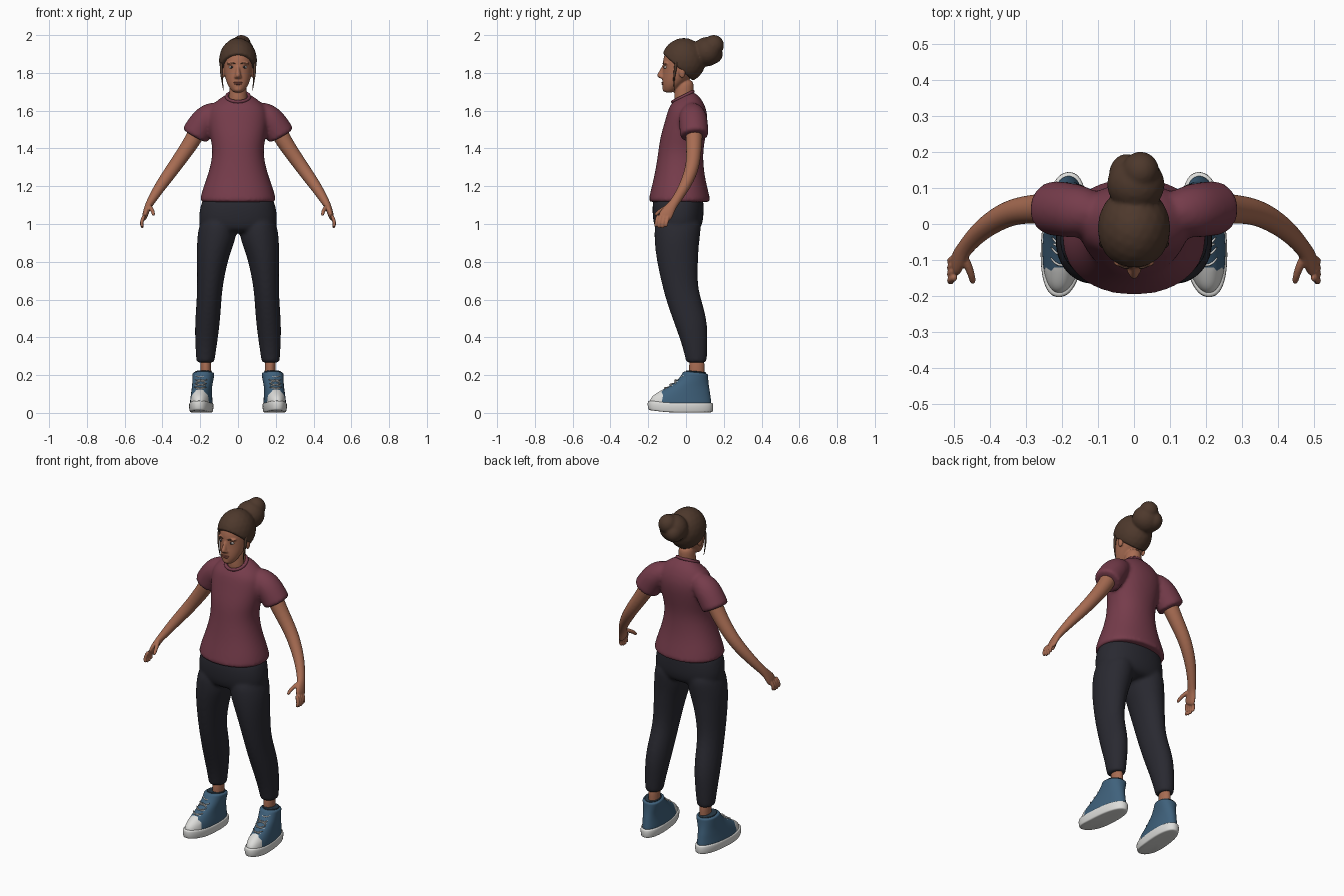
import bpy
import bmesh
from math import cos, sin, pi
from mathutils import Vector, Matrix

old = bpy.data.objects.get("Cube")
if old:
    bpy.data.objects.remove(old, do_unlink=True)


def material(name, r, g, b):
    m = bpy.data.materials.new(name)
    m.use_nodes = True
    m.diffuse_color = (r, g, b, 1)
    bsdf = m.node_tree.nodes["Principled BSDF"]
    bsdf.inputs["Base Color"].default_value = (r, g, b, 1)
    bsdf.inputs["Roughness"].default_value = 0.8
    return m


SKIN = material("skin", .39, .15, .085)
HAIR = material("brown hair", .075, .04, .025)
SHIRT = material("maroon cloth", .18, .045, .07)
TROUSERS = material("charcoal cloth", .022, .022, .03)
CANVAS = material("blue canvas", .05, .12, .2)
RUBBER = material("white rubber", .72, .72, .7)
LINING = material("dark lining", .02, .04, .06)
EYE = material("eye white", .5, .45, .42)
IRIS = material("dark iris", .02, .02, .025)
LIPS = material("lips", .3, .09, .065)
SIDES = (("left", 1), ("right", -1))


def bridge(bm, rings):
    """Skin a list of point rings and cap both ends."""
    loops = [[bm.verts.new(p) for p in ring] for ring in rings]
    for a, b in zip(loops, loops[1:]):
        for i in range(len(a)):
            j = (i + 1) % len(a)
            bm.faces.new((a[i], a[j], b[j], b[i]))
    bm.faces.new(loops[0])
    bm.faces.new(loops[-1])


def tube(bm, rows, s=1, n=12):
    """Rings square to a path; each row is x, y, z, radius, depth radius."""
    pts = [Vector(r[:3]) for r in rows]
    rings = []
    for i, row in enumerate(rows):
        t = (pts[min(i + 1, len(pts) - 1)] - pts[max(i - 1, 0)]).normalized()
        u = Vector((0, 1, 0)).cross(t).normalized()
        v = t.cross(u)
        ring = []
        for k in range(n):
            a = 2 * pi * k / n
            p = pts[i] + u * cos(a) * row[3] + v * sin(a) * row[-1]
            ring.append((p.x * s, p.y, p.z))
        rings.append(ring)
    bridge(bm, rings)


def slabs(bm, rows, s=1, n=20, power=1.0):
    """Level rings; each row is z, x from, x to, y from, y to, optional tilt."""
    rings = []
    for z, xa, xb, ya, yb, *tilt in rows:
        ring = []
        for k in range(n):
            c, d = cos(2 * pi * k / n), sin(2 * pi * k / n)
            c = abs(c) ** power * (1 if c > 0 else -1) * (xb - xa) / 2
            d = abs(d) ** power * (1 if d > 0 else -1) * (yb - ya) / 2
            z2 = z + d * (tilt[0] if tilt else 0)
            ring.append((s * ((xa + xb) / 2 + c * 1.02), (ya + yb) / 2 + d * 1.02, z2))
        rings.append(ring)
    bridge(bm, rings)


def centred(rows):
    return [(z, -w, w, *rest) for z, w, *rest in rows]


def blob(bm, loc, radii):
    m = Matrix.Translation(loc) @ Matrix.Diagonal((*radii, 1))
    bmesh.ops.create_icosphere(bm, subdivisions=3, radius=1, matrix=m)


def finish(name, bm, *mats, voxel=0, levels=2, relax=4):
    """Turn the mesh into an object, optionally fusing its overlapping pieces."""
    bmesh.ops.recalc_face_normals(bm, faces=bm.faces)
    for f in bm.faces:
        f.smooth = True
    me = bpy.data.meshes.new(name)
    bm.to_mesh(me)
    bm.free()
    for m in mats:
        me.materials.append(m)
    ob = bpy.data.objects.new(name, me)
    bpy.context.collection.objects.link(ob)
    if levels:
        ob.modifiers.new("round", "SUBSURF").levels = levels
        ob.modifiers["round"].render_levels = levels
    if voxel:
        r = ob.modifiers.new("fuse", "REMESH")
        r.mode, r.voxel_size, r.use_smooth_shade = "VOXEL", voxel, True
        sm = ob.modifiers.new("relax", "SMOOTH")
        sm.factor, sm.iterations = .5, relax
    return ob


# Shirt: torso, sleeves and collar band
bm = bmesh.new()
slabs(bm, centred([
    (1.113, .2, -.198, .13), (1.125, .2, -.197, .128), (1.18, .188, -.185, .115),
    (1.26, .157, -.165, .096), (1.37, .13, -.147, .087), (1.45, .143, -.138, .1),
    (1.54, .158, -.112, .115), (1.605, .155, -.094, .11), (1.648, .118, -.082, .08, .25),
    (1.668, .077, -.073, .042, .5), (1.676, .064, -.07, .036, .5)]), power=.92)
for _, s in SIDES:
    tube(bm, [(.08, .03, 1.615, .045), (.15, .035, 1.575, .073, .076), (.19, .04, 1.53, .077, .078),
              (.225, .044, 1.474, .077), (.231, .045, 1.463, .077)], s, 16)
finish("shirt", bm, SHIRT, voxel=.01)

bpy.ops.mesh.primitive_torus_add(major_radius=.06, minor_radius=.009, major_segments=40,
                                 minor_segments=10, location=(0, -.017, 1.674), rotation=(.46, 0, 0))
collar = bpy.context.object
collar.name = "shirt_collar"
collar.data.materials.append(SHIRT)
bpy.ops.object.shade_smooth()

# Trousers: hips and two tapered legs
bm = bmesh.new()
slabs(bm, centred([(1.17, .17, -.165, .09), (1.1, .198, -.178, .092), (1.03, .207, -.175, .092),
                   (.98, .2, -.165, .08), (.95, .16, -.14, .05)]), power=.9)
for _, s in SIDES:
    slabs(bm, [(1.06, .005, .19, -.16, .085), (.95, .006, .214, -.168, .075), (.88, .028, .217, -.163, .066),
               (.81, .054, .217, -.155, .063), (.67, .083, .215, -.125, .058), (.57, .09, .22, -.096, .09),
               (.47, .097, .228, -.06, .114), (.36, .112, .226, -.02, .113),
               (.275, .125, .22, 0, .109), (.265, .126, .219, .001, .108)], s)
finish("trousers", bm, TROUSERS, voxel=.01)

# Head, neck, nose and ears
bm = bmesh.new()
slabs(bm, centred([
    (1.695, .022, -.113, -.07), (1.708, .036, -.12, -.05), (1.735, .054, -.125, -.02), (1.77, .066, -.125, .02),
    (1.8, .073, -.122, .05), (1.84, .077, -.122, .065), (1.88, .079, -.12, .07),
    (1.93, .07, -.098, .07), (1.96, .045, -.055, .045)]), n=24)
slabs(bm, centred([(1.6, .06, -.05, .06), (1.65, .049, -.063, .04), (1.7, .045, -.062, .038),
                   (1.77, .045, -.05, .045)]))
slabs(bm, centred([(1.845, .008, -.124, -.1), (1.81, .011, -.142, -.1), (1.787, .017, -.157, -.1),
                   (1.775, .016, -.148, -.1), (1.768, .01, -.13, -.1)]), n=12)
blob(bm, (0, -.108, 1.715), (.024, .017, .017))
for _, s in SIDES:
    blob(bm, (s * .08, -.02, 1.805), (.011, .018, .034))
    blob(bm, (s * .013, -.128, 1.778), (.008, .012, .007))
    blob(bm, (s * .034, -.105, 1.85), (.026, .016, .007))
finish("head", bm, SKIN, voxel=.005, relax=3)

bm = bmesh.new()
blob(bm, (0, -.122, 1.749), (.024, .008, .004))
blob(bm, (0, -.122, 1.741), (.019, .009, .005))
finish("lips", bm, LIPS, levels=0)

for side, s in SIDES:
    for part, y, radii, mat in (("eye", -.104, (.015, .014, .008), EYE), ("iris", -.115, (.006, .005, .006), IRIS)):
        bm = bmesh.new()
        blob(bm, (s * .033, y, 1.83), radii)
        finish(side + "_" + part, bm, mat, levels=0)
    bm = bmesh.new()
    tube(bm, [(.012, -.123, 1.848, .003), (.034, -.12, 1.855, .004), (.056, -.1, 1.847, .003)], s, 8)
    finish(side + "_eyebrow", bm, HAIR)
    bm = bmesh.new()
    tube(bm, [(.088, -.05, 1.87, .01), (.09, -.058, 1.81, .008),
              (.084, -.066, 1.76, .004), (.076, -.06, 1.7, .002)], s, 8)
    finish(side + "_hair_strand", bm, HAIR)

# Hair: sliced cap plus a coiled bun
bm = bmesh.new()
blob(bm, (0, -.012, 1.866), (.101, .117, .119))
bmesh.ops.bisect_plane(bm, geom=bm.verts[:] + bm.edges[:] + bm.faces[:], plane_co=(0, -.12, 1.9),
                       plane_no=(0, -.67, -.74), clear_outer=True)
bmesh.ops.holes_fill(bm, edges=[e for e in bm.edges if e.is_boundary])
blob(bm, (.005, .11, 1.912), (.08, .077, .078))
blob(bm, (.018, .147, 1.946), (.052, .054, .055))
blob(bm, (-.02, .135, 1.9), (.05, .06, .055))
finish("hair", bm, HAIR, voxel=.007, levels=0, relax=3)

# Arms with hands
for side, s in SIDES:
    bm = bmesh.new()
    tube(bm, [(.19, .042, 1.54, .05), (.24, .043, 1.44, .044), (.318, .04, 1.33, .038), (.37, .02, 1.257, .035),
              (.425, -.017, 1.18, .029), (.464, -.06, 1.115, .022, .024), (.478, -.08, 1.09, .018, .028),
              (.49, -.103, 1.055, .016, .038), (.497, -.12, 1.025, .012, .036)], s, 16)
    tube(bm, [(.478, -.08, 1.1, .013), (.46, -.115, 1.083, .013), (.45, -.145, 1.065, .011),
              (.446, -.166, 1.043, .009)], s, 8)
    for i in range(4):
        y = -.093 - .018 * i
        drop = .008 * abs(i - 1.5)
        tube(bm, [(.494, y, 1.05, .011), (.508, y - .007, 1.02, .011),
                  (.512, y - .012, .998, .01), (.503, y - .014, .972 + drop, .009)], s, 8)
    finish(side + "_arm", bm, SKIN, voxel=.004, relax=2)

# Ankles and high-top shoes
for side, s in SIDES:
    def splay(bm):
        for v in bm.verts:
            v.co.x -= s * .08 * v.co.y
            v.co.z += max(0, -.1 - v.co.y) * .12

    bm = bmesh.new()
    slabs(bm, [(.14, .14, .2, .01, .1), (.22, .142, .198, .018, .096), (.3, .142, .2, .015, .1)], s)
    finish(side + "_ankle", bm, SKIN)

    bm = bmesh.new()
    slabs(bm, [(0, .138, .246, -.19, .134), (.006, .134, .25, -.198, .14), (.03, .13, .254, -.202, .143),
               (.05, .131, .253, -.2, .141), (.056, .136, .248, -.195, .136)], s, 24, .85)
    splay(bm)
    finish(side + "_sole", bm, RUBBER)

    # Upper, cut across so the toe cap gets its own colour
    bm = bmesh.new()
    slabs(bm, [(.03, .134, .25, -.193, .133), (.06, .135, .249, -.19, .132), (.085, .137, .247, -.172, .128),
               (.112, .14, .245, -.135, .125), (.14, .14, .243, -.09, .12), (.17, .135, .243, -.045, .117),
               (.205, .13, .243, -.016, .116, -.1), (.217, .13, .243, -.014, .116, -.1)], s, 24, .92)
    bmesh.ops.bisect_plane(bm, geom=bm.verts[:] + bm.edges[:] + bm.faces[:],
                           plane_co=(0, -.125, 0), plane_no=(0, 1, 0))
    for f in bm.faces:
        f.material_index = 1 if f.calc_center_median().y < -.125 else 0
    splay(bm)
    finish(side + "_shoe_upper", bm, CANVAS, RUBBER)

    bm = bmesh.new()
    slabs(bm, [(.2, .142, .232, 0, .107, -.1), (.219, .142, .232, 0, .107, -.1),
               (.221, .143, .231, 0, .106, -.1)], s)
    splay(bm)
    finish(side + "_shoe_lining", bm, LINING)

    # Criss-cross laces and a small bow
    bm = bmesh.new()
    for i in range(4):
        y, z = -.113 + .028 * i, .129 + .02 * i
        for tilt in (-.008, .008):
            tube(bm, [(.158, y + .022, z - tilt, .003), (.174, y + .003, z - tilt / 2, .004),
                      (.192, y - .004, z, .004), (.21, y + .003, z + tilt / 2, .004),
                      (.226, y + .022, z + tilt, .003)], s, 6)
    for x in (.16, .224):
        tube(bm, [(.192, -.052, .178, .004), ((x + .192) / 2, -.064, .172, .004), (x, -.05, .145, .004)], s, 6)
    splay(bm)
    finish(side + "_laces", bm, RUBBER, levels=1)
